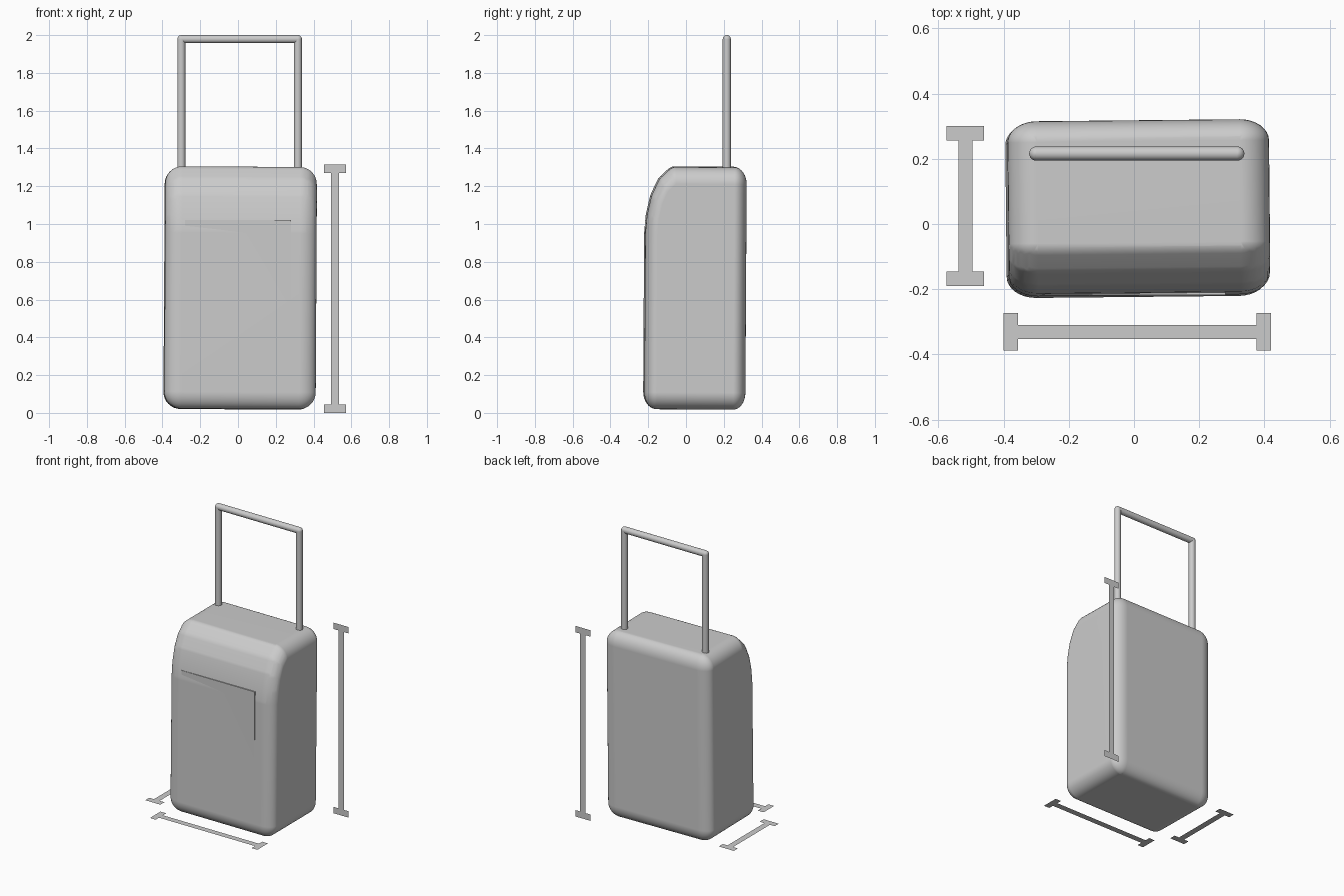
import bpy
import bmesh
from mathutils import Matrix, Vector

cube = bpy.data.objects.get("Cube")
if cube:
    bpy.data.objects.remove(cube, do_unlink=True)

grey = bpy.data.materials.new("light grey")
grey.use_nodes = True
colour = (0.6, 0.6, 0.6, 1)
grey.diffuse_color = colour
grey.node_tree.nodes["Principled BSDF"].inputs["Base Color"].default_value = colour


def make_object(name, bm, smooth=False):
    mesh = bpy.data.meshes.new(name)
    bm.to_mesh(mesh)
    bm.free()
    mesh.materials.append(grey)
    obj = bpy.data.objects.new(name, mesh)
    bpy.context.collection.objects.link(obj)
    if smooth:
        bpy.ops.object.select_all(action="DESELECT")
        obj.select_set(True)
        bpy.context.view_layer.objects.active = obj
        bpy.ops.object.shade_smooth_by_angle(angle=0.7)
        obj.modifiers.new("Even shading", "WEIGHTED_NORMAL").keep_sharp = True
    return obj


# Case: a side profile swept across the width and rounded by ellipsoids
PIVOT = Vector((0.012, 0.045, 0.7))
ROUNDING = Vector((0.09, 0.065, 0.09))
PROFILE = [(-0.155, 0.11), (0.25, 0.11), (0.25, 1.213), (-0.06, 1.213),
           (-0.10, 1.175), (-0.13, 1.11), (-0.148, 1.03), (-0.155, 0.95)]


def make_case():
    bm = bmesh.new()
    for x in (-0.299, 0.323):
        for y, z in PROFILE:
            place = (Matrix.Translation(Vector((x, y, z)) - PIVOT)
                     @ Matrix.Diagonal((*ROUNDING, 1)))
            bmesh.ops.create_uvsphere(bm, u_segments=32, v_segments=16,
                                      radius=1, matrix=place)
    # Keep only the outer hull of the ellipsoids
    bmesh.ops.delete(bm, geom=bm.edges[:], context="EDGES_FACES")
    hull = bmesh.ops.convex_hull(bm, input=bm.verts[:])
    bmesh.ops.delete(bm, geom=[v for v in bm.verts if not v.link_faces],
                     context="VERTS")
    bmesh.ops.dissolve_limit(bm, angle_limit=0.01, verts=bm.verts[:],
                             edges=bm.edges[:])
    bmesh.ops.recalc_face_normals(bm, faces=bm.faces[:])
    case = make_object("case", bm, smooth=True)
    case.location = PIVOT
    case.rotation_euler = (-0.006, 0.006, 0.01)


make_case()


# Pocket panel, almost flush with the front of the case
def make_panel():
    bm = bmesh.new()
    place = (Matrix.Translation((0, -0.2142, 0.61))
             @ Matrix.Diagonal((0.56, 0.008, 0.82, 1)))
    bmesh.ops.create_cube(bm, size=1, matrix=place)
    make_object("pocket_panel", bm)


make_panel()

# Pull handle: two posts and a grip with round corners
TUBE = 0.0215
HANDLE_Y = 0.216
LEFT_X, RIGHT_X, BASE_Z, GRIP_Z = 0.317, -0.30, 1.2, 1.9785


def make_tube(name, start, end, ball=False):
    start, end = Vector(start), Vector(end)
    axis = end - start
    turn = axis.to_track_quat("Z", "Y").to_matrix().to_4x4()
    bm = bmesh.new()
    bmesh.ops.create_cone(bm, cap_ends=True, segments=24, radius1=TUBE,
                          radius2=TUBE, depth=axis.length,
                          matrix=Matrix.Translation((start + end) / 2) @ turn)
    if ball:
        bmesh.ops.create_uvsphere(bm, u_segments=24, v_segments=12, radius=TUBE,
                                  matrix=Matrix.Translation(end))
    make_object(name, bm, smooth=True)


for side, x in (("left", LEFT_X), ("right", RIGHT_X)):
    make_tube(side + "_handle_post", (x, HANDLE_Y, BASE_Z),
              (x, HANDLE_Y, GRIP_Z), ball=True)
make_tube("handle_grip", (RIGHT_X, HANDLE_Y, GRIP_Z), (LEFT_X, HANDLE_Y, GRIP_Z))


# Size markers: flat bars with a wide foot at each end
def make_marker(name, centre, along, across, length):
    centre, along, across = Vector(centre), Vector(along), Vector(across)
    half, neck = length / 2, length / 2 - 0.044
    bar, foot = 0.0215, 0.0575
    quarter = [(half, foot), (neck, foot), (neck, bar)]
    outline = (quarter + [(-u, v) for u, v in reversed(quarter)]
               + [(-u, -v) for u, v in quarter]
               + [(u, -v) for u, v in reversed(quarter)])
    bm = bmesh.new()
    bm.faces.new([bm.verts.new(centre + along * u + across * v)
                  for u, v in outline])
    make_object(name, bm)


X, Y, Z = (1, 0, 0), (0, 1, 0), (0, 0, 1)
make_marker("width_marker", (0.01, -0.331, 0.035), X, Y, 0.82)
make_marker("depth_marker", (-0.517, 0.055, 0.035), Y, (-1, 0, 0), 0.49)
make_marker("height_marker", (0.514, 0.389, 0.657), Z, X, 1.314)
